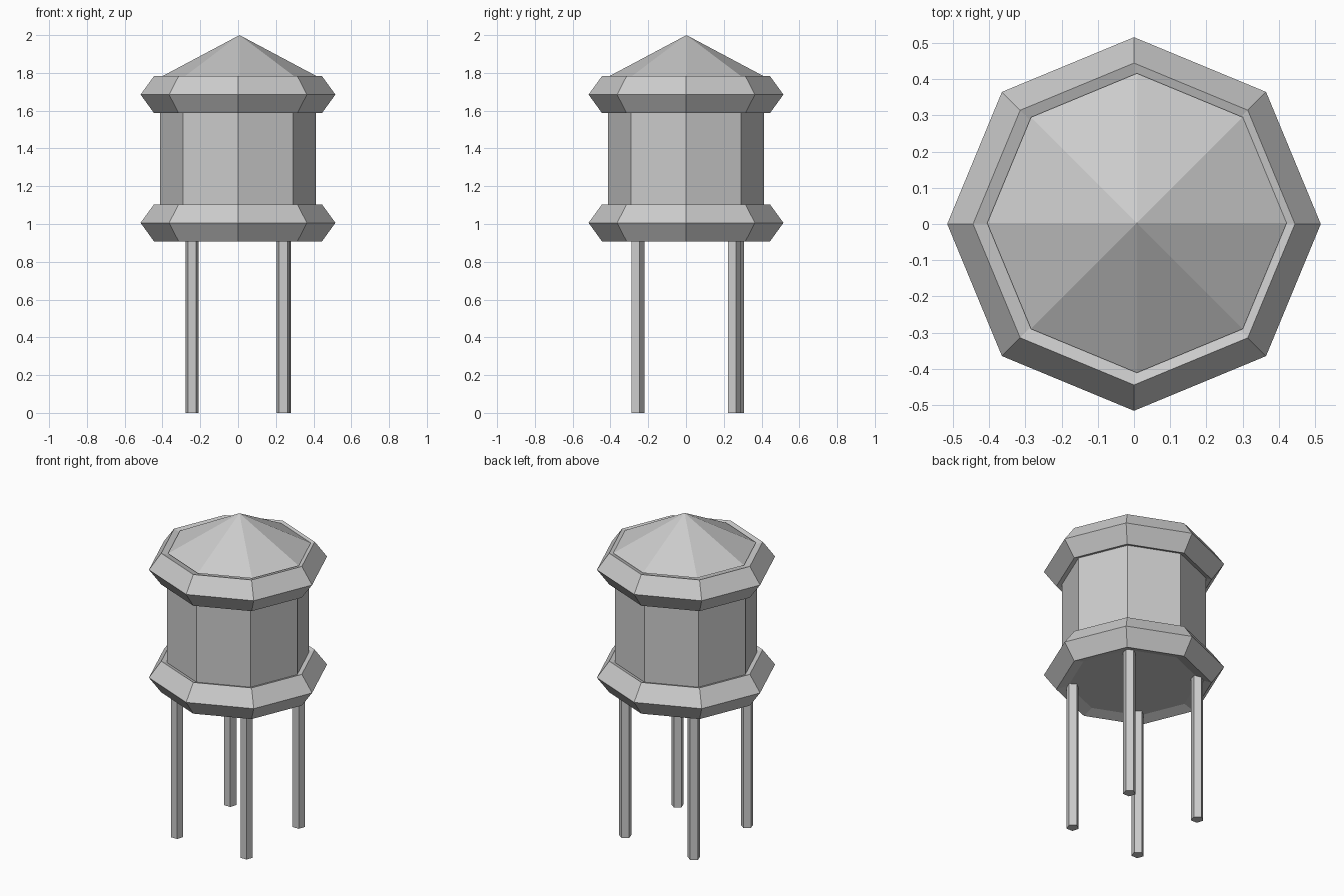
import bpy

# Remove the default cube only
cube = bpy.data.objects.get("Cube")
if cube:
    bpy.data.objects.remove(cube, do_unlink=True)

# One plain grey for the whole tower
GREY = (0.6, 0.6, 0.6, 1.0)
grey = bpy.data.materials.new("plain_grey")
grey.use_nodes = True
grey.diffuse_color = GREY
grey.node_tree.nodes["Principled BSDF"].inputs["Base Color"].default_value = GREY


def finish(name):
    obj = bpy.context.object
    obj.name = name
    obj.data.materials.append(grey)


def prism(name, sides, radius, x, y, bottom, top, tip=None):
    """Upright prism, or a pointed cone when tip is 0."""
    bpy.ops.mesh.primitive_cone_add(
        vertices=sides, radius1=radius, radius2=radius if tip is None else tip,
        depth=top - bottom, location=(x, y, (bottom + top) / 2))
    finish(name)


def ring(name, z):
    """Octagonal band with a five-sided cross-section."""
    bpy.ops.mesh.primitive_torus_add(
        major_segments=8, minor_segments=5, major_radius=0.4125,
        minor_radius=0.1033, location=(0, 0, z))
    finish(name)


# Tank body and the two bands around it
prism("tank_body", 8, 0.4125, 0, 0, 0.93, 1.76)
ring("lower_band", 1.006)
ring("upper_band", 1.685)

# Pointed roof, set slightly off centre
prism("roof", 8, 0.4135, 0.008, 0.0025, 1.78, 2.0, tip=0)

# Five-sided legs, up to the underside of the tank
legs = {
    "front_left_leg": (0.24, -0.258),
    "front_right_leg": (-0.244, -0.258),
    "back_left_leg": (0.246, 0.252),
    "back_right_leg": (-0.244, 0.27),
}
for name, (x, y) in legs.items():
    prism(name, 5, 0.037, x, y, 0, 0.932)
